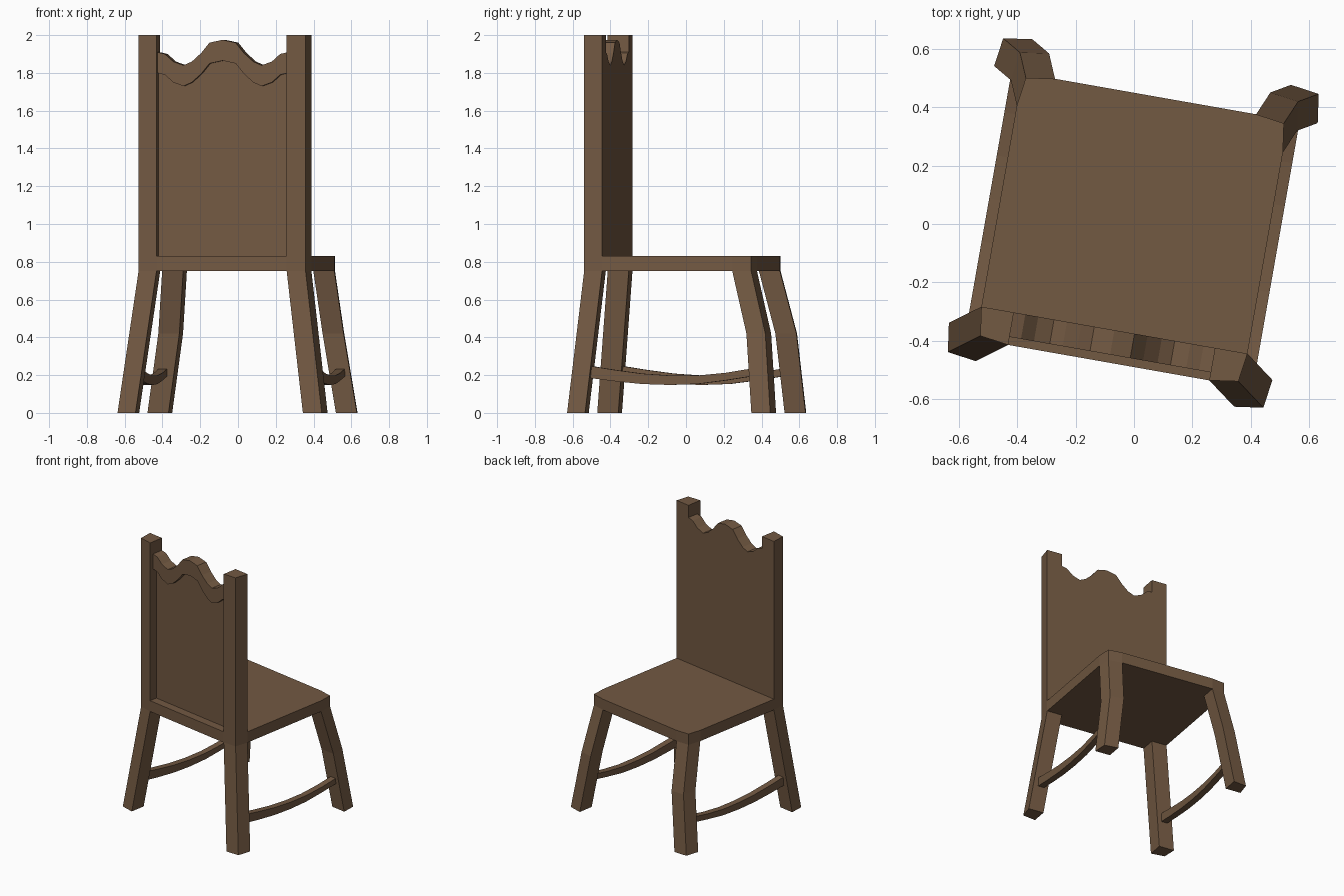
import bpy, bmesh
from math import radians
from mathutils import Matrix

if "Cube" in bpy.data.objects:
    bpy.data.objects.remove(bpy.data.objects["Cube"])

TURN = Matrix.Rotation(radians(-10), 4, 'Z')   # the whole chair is turned 10 degrees
CX, CY = -0.003, -0.02                         # seat centre in the chair's own frame

wood = bpy.data.materials.new("brown_wood")
wood.diffuse_color = (0.17, 0.10, 0.055, 1)
wood.use_nodes = True
wood.node_tree.nodes["Principled BSDF"].inputs["Base Color"].default_value = wood.diffuse_color


def loft(name, rings):
    """Skin a list of equal-length closed rings and cap both ends."""
    bm = bmesh.new()
    loops = [[bm.verts.new(TURN @ Matrix.Translation(p).to_translation()) for p in r] for r in rings]
    n = len(loops[0])
    for a, b in zip(loops, loops[1:]):
        for i in range(n):
            bm.faces.new((a[i], a[(i + 1) % n], b[(i + 1) % n], b[i]))
    bm.faces.new(loops[0])
    bm.faces.new(loops[-1])
    bmesh.ops.recalc_face_normals(bm, faces=bm.faces)
    mesh = bpy.data.meshes.new(name)
    bm.to_mesh(mesh)
    bm.free()
    mesh.materials.append(wood)
    obj = bpy.data.objects.new(name, mesh)
    bpy.context.collection.objects.link(obj)
    return obj


def box(name, x0, x1, y0, y1, z0, z1):
    return loft(name, [[(x0, y0, z), (x1, y0, z), (x1, y1, z), (x0, y1, z)] for z in (z0, z1)])


# Corner section shared by legs, posts and seat: outer corner slightly pulled in
INNER, SIDE, TIP = 0.35, 0.463, 0.449
CORNER = [(INNER, INNER), (SIDE, INNER), (TIP, TIP), (INNER, SIDE)]


def corner_ring(sx, sy, z, dx=0, dy=0):
    return [(CX + sx * (x + dx), CY + sy * (y + dy), z) for x, y in CORNER]


# Seat slab
outline = []
for sx, sy in ((1, 1), (-1, 1), (-1, -1), (1, -1)):
    pts = [(sx * x, sy * y) for x, y in CORNER[1:]]
    outline += pts if sx * sy > 0 else pts[::-1]
loft("seat", [[(CX + x, CY + y, z) for x, y in outline] for z in (0.75, 0.83)])

for sx, side in ((-1, "left"), (1, "right")):
    # Straight splayed legs under the backrest, bent legs at the other end
    loft("front_leg_" + side, [corner_ring(sx, -1, 0.75), corner_ring(sx, -1, 0, 0.10, 0.074)])
    loft("rear_leg_" + side, [corner_ring(sx, 1, 0.75), corner_ring(sx, 1, 0.42, 0.035, 0.082),
                              corner_ring(sx, 1, 0, 0.10, 0.12)])
    # Backrest posts
    loft("back_post_" + side, [corner_ring(sx, -1, 0.83), corner_ring(sx, -1, 2.0)])
    # Sagging side stretchers: (y, bottom z, top z)
    sag = [(-0.47, 0.19, 0.255), (-0.30, 0.168, 0.228), (-0.15, 0.153, 0.208), (0.0, 0.148, 0.198),
           (0.15, 0.153, 0.198), (0.30, 0.172, 0.212), (0.46, 0.197, 0.238)]
    a, b = CX + sx * 0.455, CX + sx * 0.501
    loft("stretcher_" + side, [[(a, y, lo), (b, y, lo), (b, y, hi), (a, y, hi)] for y, lo, hi in sag])

# Wavy top rail
half = [(0.07, 1.96), (0.115, 1.905), (0.165, 1.86), (0.21, 1.84), (0.265, 1.86), (0.31, 1.90), (0.353, 1.91)]
wave = [(-x, z) for x, z in reversed(half)] + [(0, 1.975)] + half
y_front, y_back = -0.455, CY - INNER
loft("top_rail", [[(CX + x, y_front, z - 0.11), (CX + x, y_back, z - 0.11),
                   (CX + x, y_back, z), (CX + x, y_front, z)] for x, z in wave])

# Recessed back panel, its top following the rail's underside
loft("back_panel", [[(CX + x, -0.423, 0.83), (CX + x, y_back, 0.83),
                     (CX + x, y_back, z - 0.11), (CX + x, -0.423, z - 0.11)] for x, z in wave])
